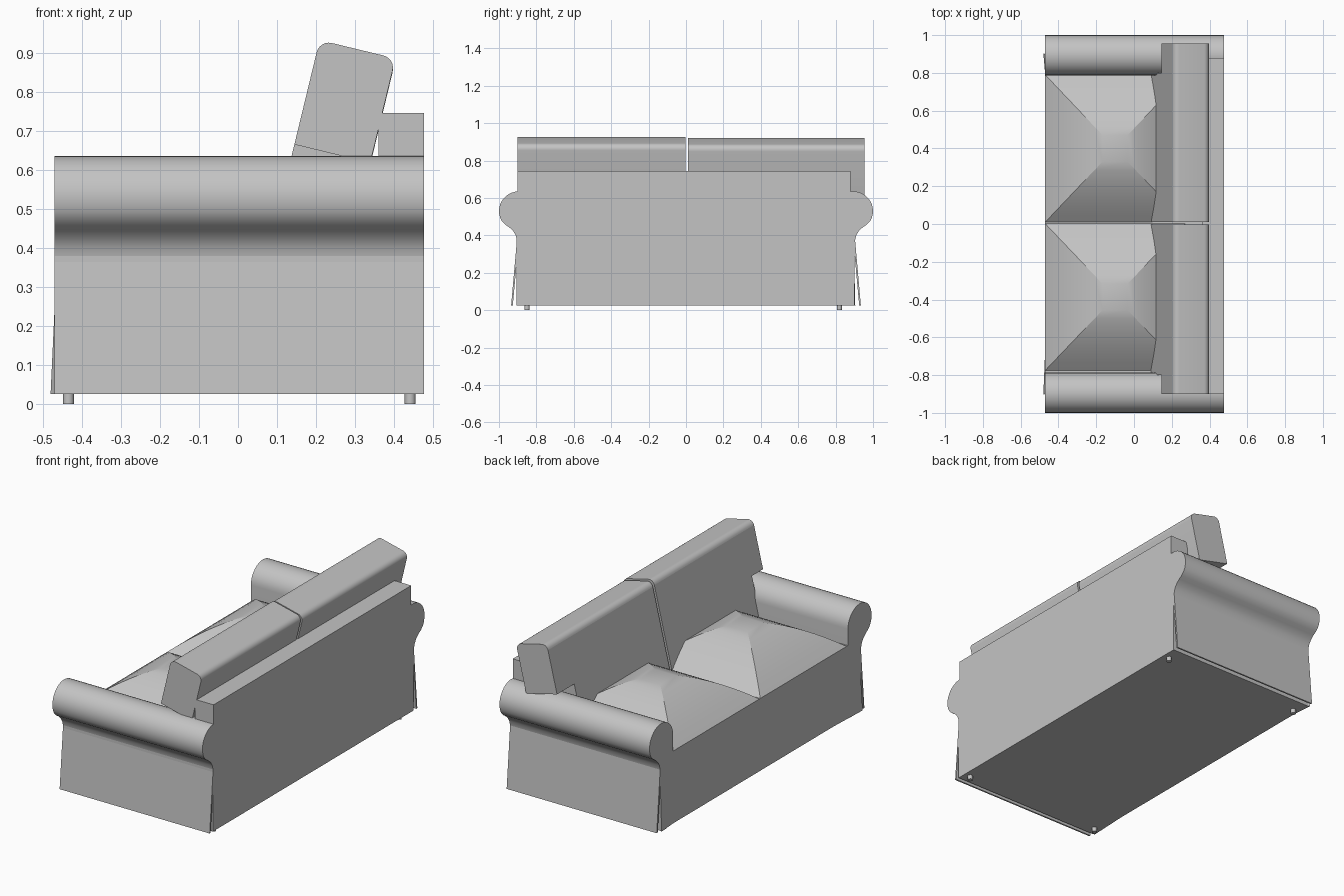
import bpy
import bmesh
from math import cos, sin, radians
from mathutils import Vector

cube = bpy.data.objects.get("Cube")
if cube:
    bpy.data.objects.remove(cube, do_unlink=True)

fabric = bpy.data.materials.new("grey_fabric")
fabric.use_nodes = True
GREY = (0.55, 0.55, 0.55, 1)
fabric.diffuse_color = GREY
fabric.node_tree.nodes["Principled BSDF"].inputs["Base Color"].default_value = GREY

FRONT, BACK, BOTTOM = -0.47, 0.476, 0.025
SEAT = 0.437


def finish(name, bm, smooth=None):
    bmesh.ops.recalc_face_normals(bm, faces=bm.faces)
    mesh = bpy.data.meshes.new(name)
    bm.to_mesh(mesh)
    bm.free()
    mesh.materials.append(fabric)
    obj = bpy.data.objects.new(name, mesh)
    bpy.context.collection.objects.link(obj)
    if smooth:
        bpy.ops.object.select_all(action="DESELECT")
        obj.select_set(True)
        bpy.context.view_layer.objects.active = obj
        bpy.ops.object.shade_smooth_by_angle(angle=radians(smooth))
    return obj


def prism(name, points, offset, smooth=None):
    """Extrude a closed outline of 3D points along an offset."""
    bm = bmesh.new()
    face = bm.faces.new([bm.verts.new(p) for p in points])
    extruded = bmesh.ops.extrude_face_region(bm, geom=[face])["geom"]
    moved = [v for v in extruded if isinstance(v, bmesh.types.BMVert)]
    bmesh.ops.translate(bm, verts=moved, vec=offset)
    return finish(name, bm, smooth)


def box(name, x0, x1, y0, y1, z0, z1):
    outline = [(x0, y0, z0), (x1, y0, z0), (x1, y1, z0), (x0, y1, z0)]
    return prism(name, outline, (0, 0, z1 - z0))


def seat_cushion(name, y0, y1):
    """Domed cushion with diagonal creases, made of shrinking rings."""
    bm = bmesh.new()
    cx, cy, hx, hy = -0.1, (y0 + y1) / 2, 0.37, (y1 - y0) / 2
    corners = [(-1, -1), (1, -1), (1, 1), (-1, 1)]
    last = None
    for s in (1, 0.9, 0.8, 0.7, 0.6, 0.5, 0.4, 0.3, 0.18):
        z = SEAT + 0.185 * (1 - s ** 1.7)
        ring = [bm.verts.new((cx + a * hx * s, cy + b * hy * s, z)) for a, b in corners]
        if last:
            for i in range(4):
                j = (i + 1) % 4
                bm.faces.new((last[i], last[j], ring[j], ring[i]))
        else:
            bm.faces.new(ring[::-1])
        last = ring
    bm.faces.new(last)
    finish(name, bm, 20)


def back_cushion(name, y0, y1, inner0, inner1, top):
    """Leaning cushion: wide top over the arm, narrower part between the arms."""
    up, across = Vector((0.235, 0, 0.972)), Vector((0.972, 0, -0.235))
    corner = Vector((0.209, 0, top))
    width, r = 0.2, 0.032

    # Rounded upper edges
    upper = [corner - up * 0.275, corner - up * r]
    for base, start in ((r, 180), (width - r, 90)):
        for a in range(0, 91, 15):
            t = radians(start - a)
            upper.append(corner + across * (base + r * cos(t)) + up * (r * sin(t) - r))
    upper += [corner + across * width - up * 0.275]
    shift = Vector((0, y0, 0))
    prism(name + "_top", [p + shift for p in upper], (0, y1 - y0, 0), 30)

    lower = [corner - up * 0.27, corner - up * 0.53,
             corner - up * 0.53 + across * width, corner - up * 0.27 + across * width]
    shift = Vector((0, inner0, 0))
    prism(name + "_lower", [p + shift for p in lower], (0, inner1 - inner0, 0))


# Body and back panel
box("sofa_base", FRONT, BACK, -0.905, 0.89, BOTTOM, SEAT)
box("back_panel", 0.36, BACK, -0.9, 0.88, SEAT - 0.02, 0.745)

# Rolled arm profile: roll, concave neck, straight core
arm_profile = [(0.785, BOTTOM)]
for a in range(180, -31, -10):
    arm_profile.append((0.895 + 0.108 * cos(radians(a)) * (0.97 if a < 90 else 1),
                        0.53 + 0.105 * sin(radians(a))))
arm_profile += [(0.967, 0.458), (0.947, 0.445), (0.925, 0.425), (0.911, 0.402),
                (0.904, 0.375), (0.9, 0.34), (0.9, BOTTOM)]
skirt_profile = [(0.897, 0.345), (0.904, 0.375), (0.935, BOTTOM), (0.926, BOTTOM)]

for side, s in (("left", 1), ("right", -1)):
    length = (BACK - FRONT, 0, 0)
    prism(side + "_arm", [(FRONT, s * y, z) for y, z in arm_profile], length, 40)
    # Flared side skirt with an open slit at each end
    prism(side + "_side_skirt", [(FRONT, s * y, z) for y, z in skirt_profile], length)
    # Loose front corner of the skirt
    bm = bmesh.new()
    inner = 0.79 if s > 0 else 0.66
    for p in ((FRONT, inner, BOTTOM), (-0.48, 0.905, BOTTOM),
              (FRONT, 0.9, 0.24), (FRONT, 0.9, BOTTOM)):
        bm.verts.new((p[0], s * p[1], p[2]))
    bmesh.ops.convex_hull(bm, input=bm.verts)
    finish(side + "_front_skirt_flap", bm)

# Cushions
seat_cushion("left_seat_cushion", 0.01, 0.79)
seat_cushion("right_seat_cushion", -0.775, 0.002)
back_cushion("left_back_cushion", 0.01, 0.955, 0.01, 0.8, 0.927)
back_cushion("right_back_cushion", -0.9, -0.003, -0.8, -0.003, 0.932)

# Feet
for x, end in ((-0.434, "front"), (0.441, "back")):
    for y, side in ((-0.85, "right"), (0.82, "left")):
        circle = [(x + 0.014 * cos(radians(a)), y + 0.014 * sin(radians(a)), 0)
                  for a in range(0, 360, 30)]
        prism(end + "_" + side + "_foot", circle, (0, 0, 0.03), 40)
